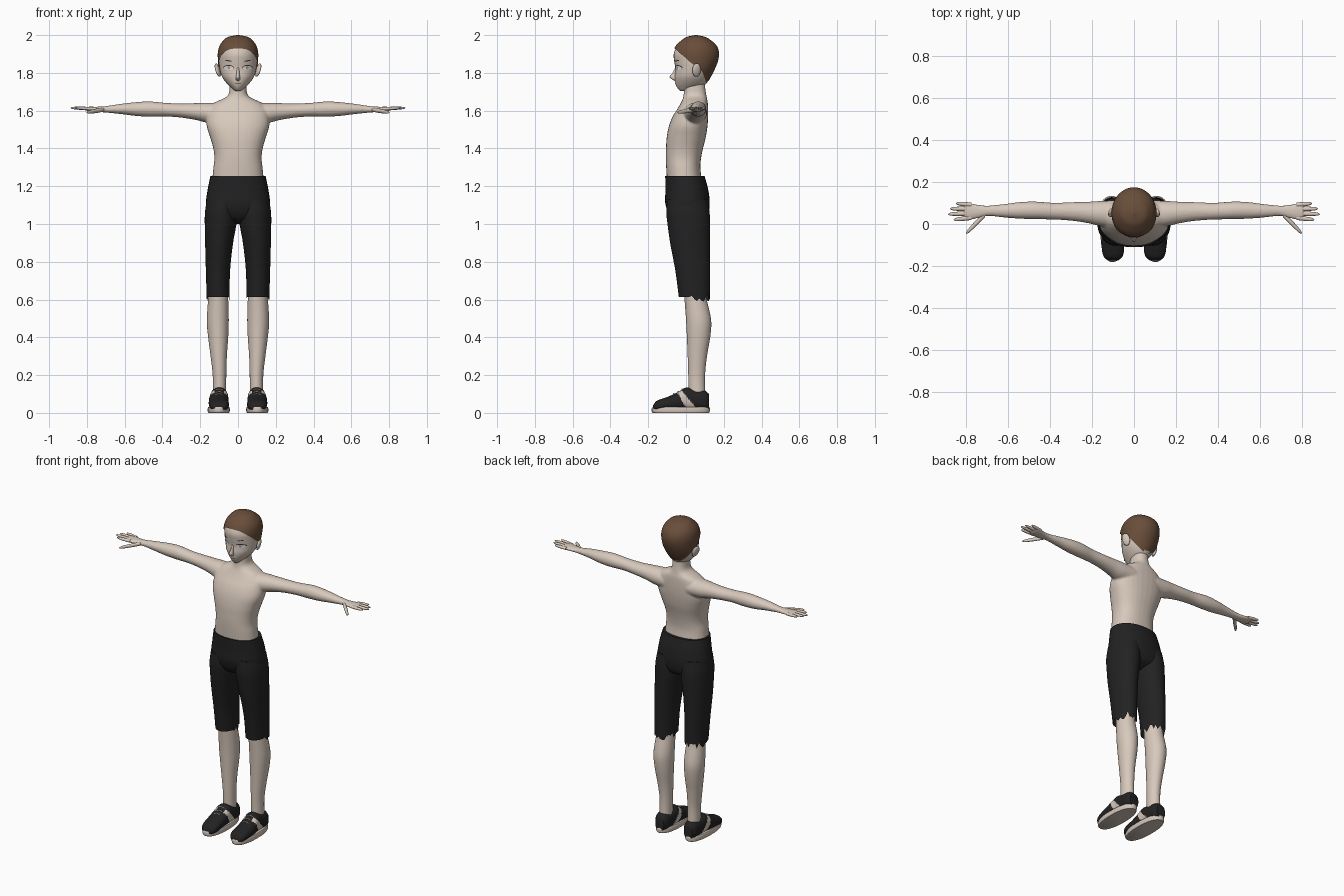
import bpy, bmesh, math, random
from mathutils import Matrix

random.seed(4)
cube = bpy.data.objects.get("Cube")
if cube:
    bpy.data.objects.remove(cube)


def material(name, *rgb):
    mat = bpy.data.materials.new(name)
    mat.use_nodes = True
    mat.diffuse_color = (*rgb, 1)
    mat.node_tree.nodes["Principled BSDF"].inputs["Base Color"].default_value = (*rgb, 1)
    return mat


skin = material("skin", .68, .58, .50)
brown = material("hair brown", .14, .075, .042)
black = material("cloth black", .016, .016, .017)
beige = material("shoe beige", .64, .55, .48)
white = material("eye white", .85, .85, .85)
grey = material("iris grey", .4, .37, .35)
dark = material("brow dark", .05, .03, .02)


def interp(rows, t):
    """Smooth interpolation of table rows whose first column is t."""
    t = min(max(t, rows[0][0]), rows[-1][0])
    i = next(k for k in range(len(rows) - 1) if t <= rows[k + 1][0])
    a, b = rows[i], rows[i + 1]
    before, after = rows[max(i - 1, 0)], rows[min(i + 2, len(rows) - 1)]
    h = b[0] - a[0]
    s = (t - a[0]) / h
    out = []
    for j in range(1, len(a)):
        ma = (b[j] - before[j]) / (b[0] - before[0]) * h
        mb = (after[j] - a[j]) / (after[0] - a[0]) * h
        out.append(a[j] + s * ma + s * s * (3 * (b[j] - a[j]) - 2 * ma - mb)
                   + s ** 3 * (2 * (a[j] - b[j]) + ma + mb))
    return out


def loft(bm, rows, axis="Z", side=1, sides=32, steps=32, power=2, low=None, grow=0, ease=1, cap=True):
    """Tube along an axis; each row is (t, centre u, radius u, min v, max v)."""
    top, rings = rows[-1][0], []
    for k in range(steps + 1):
        ring = []
        for n in range(sides):
            a = math.tau * n / sides
            start = low(a) if low else rows[0][0]
            t = top - (top - start) * (1 - k / steps) ** ease
            uc, ru, v0, v1 = interp(rows, t)
            c, s = math.cos(a), math.sin(a)
            u = uc + (ru + grow) * math.copysign(abs(c) ** (2 / power), c)
            v = (v0 + v1) / 2 + ((v1 - v0) / 2 + grow) * math.copysign(abs(s) ** (2 / power), s)
            p = {"X": (t, u, v), "Y": (u, t, v), "Z": (u, v, t)}[axis]
            ring.append(bm.verts.new((p[0] * side, p[1], p[2])))
        rings.append(ring)
    for lower, upper in zip(rings, rings[1:]):
        for n in range(sides):
            m = (n + 1) % sides
            bm.faces.new((lower[n], lower[m], upper[m], upper[n]))
    bm.faces.new(rings[-1])
    if cap:
        bm.faces.new(rings[0])


def finish(name, bm, *mats, rule=None):
    bmesh.ops.recalc_face_normals(bm, faces=bm.faces)
    for f in bm.faces:
        f.smooth = True
        if rule:
            f.material_index = rule(f.calc_center_median())
    mesh = bpy.data.meshes.new(name)
    bm.to_mesh(mesh)
    bm.free()
    mesh.set_sharp_from_angle(angle=math.radians(50))
    for mat in mats:
        mesh.materials.append(mat)
    obj = bpy.data.objects.new(name, mesh)
    bpy.context.collection.objects.link(obj)
    return obj


def part(name, mat, rows, **options):
    bm = bmesh.new()
    loft(bm, rows, **options)
    return finish(name, bm, mat)


# Torso, neck and arms, fused into one skin
torso = [(1.22, 0, .138, -.1, .085), (1.3, 0, .130, -.105, .076), (1.35, 0, .125, -.107, .08),
         (1.4, 0, .131, -.106, .09), (1.46, 0, .148, -.102, .105), (1.52, 0, .166, -.09, .114),
         (1.57, 0, .165, -.07, .117), (1.61, 0, .155, -.045, .117), (1.645, 0, .12, -.025, .115),
         (1.66, 0, .085, -.018, .112), (1.68, 0, .054, -.013, .108), (1.72, 0, .045, -.01, .102),
         (1.78, 0, .045, 0, .1)]
arm = [(.08, .045, .068, 1.53, 1.64), (.16, .05, .06, 1.535, 1.642), (.22, .055, .051, 1.55, 1.64),
       (.3, .06, .044, 1.563, 1.638), (.38, .061, .04, 1.569, 1.641), (.47, .065, .042, 1.568, 1.649),
       (.54, .065, .04, 1.572, 1.645), (.62, .063, .032, 1.582, 1.636), (.7, .063, .025, 1.59, 1.624),
       (.74, .06, .032, 1.593, 1.621), (.79, .06, .04, 1.597, 1.621), (.815, .06, .034, 1.603, 1.619)]
bm = bmesh.new()
loft(bm, torso, power=2.3, steps=48)
for side in (1, -1):
    loft(bm, arm, axis="X", side=side, steps=56)
body = finish("torso_and_arms", bm, skin)
fuse = body.modifiers.new("fuse", "REMESH")
fuse.mode, fuse.voxel_size, fuse.use_smooth_shade = "VOXEL", .006, True
relax = body.modifiers.new("relax", "SMOOTH")
relax.factor, relax.iterations = .5, 5


def finger(name, side, x0, x1, y0, y1, z0, z1, r):
    rows = []
    for s, k in ((0, 1), (.5, 1), (.85, .75), (.96, .45), (1, .05)):
        z = z0 + (z1 - z0) * s
        rows.append((x0 + (x1 - x0) * s, y0 + (y1 - y0) * s, r * k, z - r * k * .8, z + r * k * .8))
    part(name, skin, rows, axis="X", side=side, sides=12, steps=14)


# Head shape shared by face, hair and painted details
head = [(1.703, 0, .014, -.03, .015), (1.72, 0, .034, -.046, .07), (1.745, 0, .06, -.056, .108),
        (1.78, 0, .085, -.06, .13), (1.82, 0, .097, -.056, .15), (1.86, 0, .101, -.062, .165),
        (1.9, 0, .102, -.065, .17), (1.94, 0, .092, -.048, .157), (1.97, 0, .069, -.016, .124),
        (1.986, 0, .046, .011, .095), (1.995, 0, .002, .052, .056)]
part("head", skin, head, steps=40, ease=1.5)
hairline = [(0, 1.93), (30, 1.922), (60, 1.885), (80, 1.85), (100, 1.83), (118, 1.80), (145, 1.758), (180, 1.737)]


def hair_edge(a):
    return interp(hairline, math.degrees(math.acos(max(-1, min(1, -math.sin(a))))))[0]


part("hair", brown, [(r[0] + .005, *r[1:]) for r in head], sides=48, steps=24, low=hair_edge, grow=.005, ease=2, cap=False)

# Nose
part("nose", skin, [(1.758, 0, .006, -.06, -.05), (1.767, 0, .012, -.076, -.04), (1.777, 0, .011, -.087, -.04),
                    (1.80, 0, .008, -.072, -.04), (1.83, 0, .006, -.056, -.04)], sides=16, steps=14)


def patch(name, mat, x, z, rx, rz, lift, tilt=0):
    """Thin oval laid over the front of the head."""
    bm = bmesh.new()
    rings = []
    for k in (.02, .5, 1):
        ring = []
        for n in range(20):
            a = math.tau * n / 20
            px = x + rx * k * math.cos(a)
            pz = z + rz * k * math.sin(a) + tilt * (px - x)
            _, ru, v0, v1 = interp(head, pz)
            y = (v0 + v1) / 2 - (v1 - v0) / 2 * math.sqrt(max(0, 1 - (px / ru) ** 2))
            ring.append(bm.verts.new((px, y - lift, pz)))
        rings.append(ring)
    bm.faces.new(rings[0])
    for inner, outer in zip(rings, rings[1:]):
        for n in range(20):
            m = (n + 1) % 20
            bm.faces.new((inner[n], outer[n], outer[m], inner[m]))
    bmesh.ops.reverse_faces(bm, faces=[f for f in bm.faces if f.normal.y > 0])
    finish(name, bm, mat)


patch("mouth", dark, 0, 1.742, .018, .0015, .002)

shoe_upper = [(-.174, .1, .025, .015, .04), (-.16, .1, .042, .01, .06), (-.13, .1, .052, .01, .074),
              (-.09, .102, .053, .01, .088), (-.04, .102, .052, .01, .112), (0, .1, .049, .01, .134),
              (.05, .1, .047, .01, .124), (.1, .1, .043, .01, .118), (.122, .1, .03, .015, .1)]
sole = [(0, .102, .055, -.176, .122), (.006, .102, .058, -.181, .126), (.026, .102, .058, -.181, .126),
        (.032, .102, .055, -.177, .122)]
calf = [(.08, .098, .035, .015, .103), (.2, .098, .036, .012, .101), (.3, .102, .043, .009, .111),
        (.4, .105, .053, .005, .128), (.48, .107, .058, .001, .134), (.55, .106, .056, -.004, .122),
        (.6, .105, .053, -.008, .11), (.68, .105, .05, -.015, .105)]
trouser = [(.58, .105, .06, -.034, .126), (.75, .106, .064, -.056, .128), (.9, .1, .074, -.084, .127),
           (1, .092, .084, -.098, .127), (1.06, .088, .087, -.104, .125), (1.13, .08, .085, -.1, .115)]


def ragged(a):
    rear = max(0, math.sin(a) + .35)
    return .613 + random.uniform(-.027, .024) * min(1, rear * 2)


def shoe_panel(p):
    """Slanted beige panel on each side of the shoe."""
    slant = .025 - (p.z - .03) * .7
    return int(abs(p.y - slant) < .03 - p.z * .13 and abs(abs(p.x) - .1) > .024)


# Paired parts
for side, tag in ((1, "left"), (-1, "right")):
    for name, y0, y1, tip in (("index", .030, .020, .862), ("middle", .051, .047, .888),
                              ("ring", .072, .073, .878), ("little", .091, .099, .85)):
        finger(f"{tag}_{name}_finger", side, .775, tip, y0, y1, 1.61, 1.615, .0105)
    finger(f"{tag}_thumb", side, .71, .802, .048, -.045, 1.606, 1.59, .014)

    bm = bmesh.new()
    tilt = Matrix.Translation((side * .107, .056, 1.815)) @ Matrix.Rotation(side * .3, 4, "Y") @ Matrix.Rotation(side * .35, 4, "Z")
    bmesh.ops.create_uvsphere(bm, u_segments=16, v_segments=10, radius=1,
                              matrix=tilt @ Matrix.Diagonal((.011, .024, .037, 1)))
    finish(f"{tag}_ear", bm, skin)

    patch(f"{tag}_lash", dark, side * .05, 1.829, .027, .0125, .0015)
    patch(f"{tag}_eye", white, side * .05, 1.8265, .025, .011, .003)
    patch(f"{tag}_iris", grey, side * .048, 1.827, .007, .009, .004)
    patch(f"{tag}_brow", dark, side * .05, 1.864, .018, .003, .002, tilt=side * .12)

    part(f"{tag}_lower_leg", skin, calf, side=side)
    part(f"{tag}_trouser_leg", black, trouser, side=side, sides=40, low=ragged, cap=False)
    part(f"{tag}_sole", beige, sole, side=side, steps=8, power=2.3)
    bm = bmesh.new()
    loft(bm, shoe_upper, axis="Y", side=side, sides=48, steps=64, power=2.3)
    finish(f"{tag}_shoe_upper", bm, black, beige, rule=shoe_panel)
    for n in range(3):
        y = -.065 + n * .022
        z = interp(shoe_upper, y)[3]
        bar = [(.08, y, .003, z - .006, z), (.1, y, .003, z - .001, z + .005), (.12, y, .003, z - .006, z)]
        part(f"{tag}_lace_{n + 1}", beige, bar, axis="X", side=side, sides=8, steps=8)

# Seat of the trousers
part("trouser_hips", black, [(1, 0, .1, -.02, .05), (1.03, 0, .155, -.075, .105), (1.1, 0, .17, -.108, .125),
                             (1.18, 0, .161, -.109, .118), (1.255, 0, .146, -.11, .098)], power=2.2)
